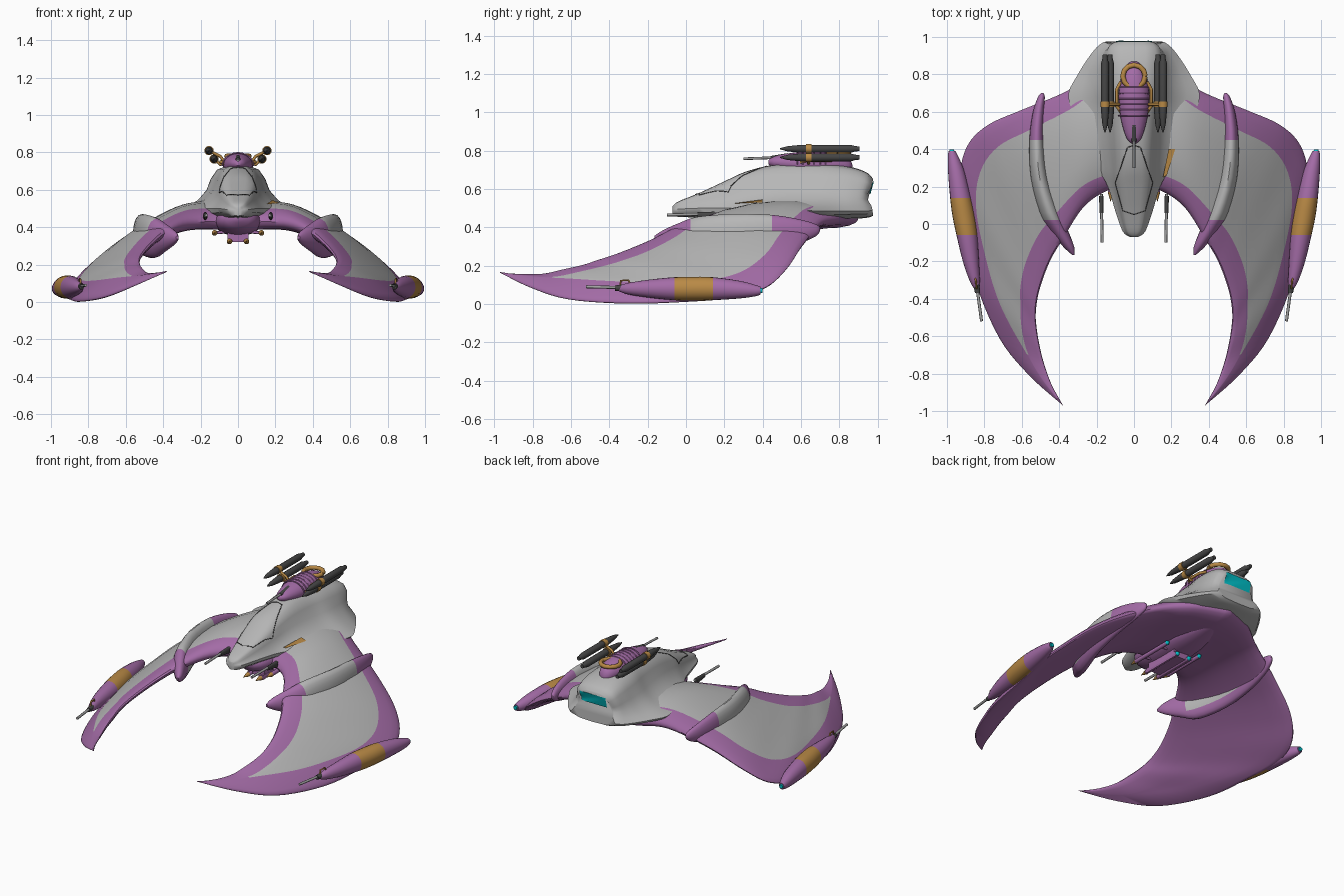
import bpy, bmesh, math
from mathutils import Vector
from mathutils.bvhtree import BVHTree

cube = bpy.data.objects.get("Cube")
if cube:
    bpy.data.objects.remove(cube)


def material(name, r, g, b):
    m = bpy.data.materials.new(name)
    m.use_nodes = True
    m.diffuse_color = (r, g, b, 1)
    m.node_tree.nodes["Principled BSDF"].inputs["Base Color"].default_value = (r, g, b, 1)
    return m


purple = material("purple", .37, .15, .385)
grey = material("hull grey", .47, .47, .47)
orange = material("orange", .48, .25, .06)
dark = material("dark grey", .06, .06, .06)
cyan = material("cyan", 0, .5, .55)
steel = material("steel", .36, .36, .36)


def finish(name, bm, mats, rule=None, mirror=False):
    """Turn a bmesh into a smooth object; rule picks the material of each face."""
    bmesh.ops.recalc_face_normals(bm, faces=bm.faces)
    bm.faces.index_update()
    if rule:
        for f in bm.faces:
            f.material_index = rule(f)
    me = bpy.data.meshes.new(name)
    bm.to_mesh(me)
    bm.free()
    for m in mats:
        me.materials.append(m)
    ob = bpy.data.objects.new(name, me)
    bpy.context.collection.objects.link(ob)
    bpy.ops.object.select_all(action='DESELECT')
    ob.select_set(True)
    bpy.context.view_layer.objects.active = ob
    bpy.ops.object.shade_smooth_by_angle(angle=math.radians(40))
    if mirror:
        ob.modifiers.new("Mirror", 'MIRROR')
    return ob


def loft(name, rings, mats, rule=None, mirror=False, open_start=False):
    bm = bmesh.new()
    loops = [[bm.verts.new(p) for p in ring] for ring in rings]
    n = len(loops[0])
    for a, b in zip(loops, loops[1:]):
        for j in range(n):
            bm.faces.new((a[j], a[(j + 1) % n], b[(j + 1) % n], b[j]))
    if not open_start:
        bm.faces.new(loops[0])
    bm.faces.new(loops[-1])
    return finish(name, bm, mats, rule, mirror)


def spline(rows, steps):
    """Smooth curve through rows of numbers."""
    out = []
    for i in range(len(rows) - 1):
        p0, p1, p2, p3 = rows[max(i - 1, 0)], rows[i], rows[i + 1], rows[min(i + 2, len(rows) - 1)]
        for s in range(steps):
            t = s / steps
            out.append([b + t / 2 * (c - a + t * (2*a - 5*b + 4*c - d + t * (3*b - a - 3*c + d)))
                        for a, b, c, d in zip(p0, p1, p2, p3)])
    return out + [list(rows[-1])]


def spindle(name, rows, mats, rule=None, mirror=True, n=20, steps=1):
    """Body along y; rows hold x, y, z, half width, half height."""
    rings = []
    for x, y, z, rx, rz in spline(rows, steps):
        turn = [2 * math.pi * k / n for k in range(n)]
        rings.append([(x + rx * math.cos(a), y, z + rz * math.sin(a)) for a in turn])
    return loft(name, rings, mats, rule, mirror)


def rods(name, paths, r, mat, both=True):
    cu = bpy.data.curves.new(name, 'CURVE')
    cu.dimensions, cu.bevel_depth, cu.bevel_resolution, cu.use_fill_caps = '3D', r, 2, True
    for path in paths:
        for side in ((1, -1) if both else (1,)):
            sp = cu.splines.new('POLY')
            sp.points.add(len(path) - 1)
            for pt, (x, y, z) in zip(sp.points, path):
                pt.co = (x * side, y, z, 1)
    cu.materials.append(mat)
    bpy.context.collection.objects.link(bpy.data.objects.new(name, cu))


def box(name, centre, size, mat, mirror=False):
    bm = bmesh.new()
    bmesh.ops.create_cube(bm, size=1)
    for v in bm.verts:
        v.co = Vector(c + s * q for c, s, q in zip(centre, size, v.co))
    return finish(name, bm, [mat], None, mirror)


# Crescent wings: inner edge, outer edge, half thickness, grey panel limits
stations = spline([
    (0, .21, .42, 0, .9, .45, .075, .13, .84),
    (.14, .18, .43, .2, .82, .45, .072, .13, .84),
    (.27, .09, .42, .36, .71, .425, .065, .17, .84),
    (.38, -.08, .375, .6, .61, .31, .055, .19, .84),
    (.45, -.2, .32, .78, .53, .19, .047, .19, .84),
    (.505, -.35, .26, .89, .42, .09, .042, .19, .82),
    (.525, -.47, .22, .93, .25, .04, .04, .2, .79),
    (.52, -.56, .19, .9, 0, .02, .04, .23, .74),
    (.505, -.65, .17, .85, -.3, .01, .035, .28, .6),
    (.48, -.75, .15, .72, -.61, .03, .025, .35, .39),
    (.44, -.86, .15, .56, -.81, .09, .015, .35, .37),
    (.385, -.96, .16, .38, -.97, .165, .003, .35, .37)], 5)
rings = []
for s in stations:
    inner, outer, thick, a, b = Vector(s[:3]), Vector(s[3:6]), s[6], s[7], s[8]
    fs = [0, .012, .04, .09, a] + [a + (b - a) * k / 4 for k in (1, 2, 3)] + [b, .93, .975, .993, 1]

    def skin(f, way):
        p = inner.lerp(outer, f)
        h = thick * math.sqrt(max(0, 1 - abs(2 * f - 1) ** 3))
        p.z += way * h + .4 * thick * math.sin(math.pi * f)
        return p
    rings.append([skin(f, 1) for f in fs] + [skin(f, -1) for f in fs[-2:0:-1]])
count = len(rings[0])
loft("wings", rings, [purple, grey],
     lambda f: int(f.index < 45 * count and 4 <= f.index % count < 8), True, True)

# Central hull: y, half width, top, skirt, bottom, blockiness; the tail is pinched inward
bell = [(0, 1), (.14, .985), (.27, .9), (.36, .7), (.44, .45), (.6, .22), (.8, .08), (1, 0)]
block = [(0, 1), (.3, .99), (.55, .93), (.68, .75), (.74, .5), (.8, .32), (.9, .14), (1, 0)]
keel = [(.95, -.4), (.6, -.9), (0, -1)]
hull_rows = spline([
    (-.07, .02, .51, .49, .46, 1), (-.04, .06, .535, .495, .455, 1),
    (.07, .1, .58, .5, .45, 1), (.2, .14, .64, .5, .44, .9),
    (.31, .2, .69, .5, .44, .4), (.45, .27, .725, .5, .44, .1),
    (.6, .33, .735, .49, .44, 0), (.7, .35, .735, .485, .44, .1),
    (.8, .3, .725, .485, .44, .4), (.88, .25, .71, .485, .445, .7),
    (.945, .2, .685, .485, .45, 1), (.975, .16, .655, .49, .46, 1)], 4)
rings = []
for y, w, top, skirt, low, k in hull_rows:
    half = [(w * (p[0] + k * (q[0] - p[0])), skirt + (top - skirt) * (p[1] + k * (q[1] - p[1])))
            for p, q in zip(bell, block)]
    half += [(w * x, skirt + (skirt - low) * h) for x, h in keel]
    pinch = max(0, y - .85) * .25
    rings.append([(x * side, y - pinch * math.exp(-((z - .56) / .04) ** 2), z)
                  for side, part in ((1, half), (-1, half[-2:0:-1])) for x, z in part])
hull = loft("hull", rings, [grey])
tree = BVHTree.FromPolygons([v.co for v in hull.data.vertices], [p.vertices for p in hull.data.polygons])

# Purple belly
spindle("belly", [(0, .06, .45, .01, .01), (0, .11, .44, .09, .055), (0, .25, .43, .125, .075),
                  (0, .5, .42, .12, .06), (0, .75, .43, .05, .03), (0, .8, .44, .01, .01)],
        [purple], mirror=False, steps=3)

# Rear window, laid on the hull
bm = bmesh.new()
grid = []
for i in range(13):
    col = []
    for j in range(7):
        x, z = (-.095 + .19 * i / 12), (.575 + .068 * j / 6)
        hit = tree.ray_cast(Vector((x, 2, z)), Vector((0, -1, 0)))[0]
        col.append(bm.verts.new((x, (hit.y if hit else .93) + .006, z)))
    grid.append(col)
for a, b in zip(grid, grid[1:]):
    for j in range(6):
        bm.faces.new((a[j], b[j], b[j + 1], a[j + 1]))
finish("rear_window", bm, [cyan])

# Canopy seams, laid on the hull
seam = []
corners = [(0, .42), (.035, .41), (.1, .22), (.06, .07), (0, .05)]
for p, q in zip(corners, corners[1:]):
    for k in range(13):
        x, y = Vector(p).lerp(Vector(q), k / 12)
        hit = tree.ray_cast(Vector((x, y, 2)), Vector((0, 0, -1)))[0]
        if hit:
            seam.append(hit)
rods("canopy_seams", [seam], .0025, dark)

# Orange service panel on the left wing root
bm = bmesh.new()
bm.faces.new([bm.verts.new(p) for p in ((.155, .25, .525), (.175, .26, .525), (.22, .4, .53), (.185, .4, .545))])
bmesh.ops.solidify(bm, geom=bm.faces[:], thickness=.008)
finish("service_panel", bm, [orange])

# Bands clasping the wings
spindle("wing_bands", [
    (.325, -.165, .345, .006, .01), (.35, -.12, .345, .03, .04), (.405, -.03, .345, .05, .08),
    (.45, .06, .345, .055, .11), (.505, .25, .36, .048, .11), (.52, .45, .375, .04, .09),
    (.51, .6, .38, .03, .06), (.495, .68, .385, .018, .03), (.49, .7, .39, .005, .008)],
    [purple, grey], lambda f: int(.04 < f.calc_center_median().y < .46 and f.normal.z > -.3), steps=3)

# Wingtip pods with orange collars, tail lights and guns
spindle("wingtip_pods", [
    (.835, -.36, .08, .008, .008), (.85, -.31, .08, .026, .028), (.872, -.2, .08, .043, .046),
    (.893, -.06, .08, .056, .06), (.91, .04, .08, .06, .062), (.927, .14, .08, .056, .06),
    (.95, .28, .075, .044, .046), (.967, .36, .07, .028, .03), (.973, .39, .07, .018, .02)],
    [purple, orange], lambda f: int(-.06 < f.calc_center_median().y < .14), steps=3)
spindle("pod_tail_lights", [(.973, .385, .07, .014, .015), (.974, .398, .07, .012, .012)], [cyan])
rods("pod_guns", [[(.845, -.3, .085), (.815, -.52, .09)]], .008, steel)
spindle("pod_gun_collars", [(.836, -.37, .083, .014, .014), (.846, -.3, .085, .018, .02)], [dark])
rods("pod_gun_hoops", [[(.85, -.29, .1), (.846, -.3, .125), (.842, -.34, .122), (.84, -.345, .09)]],
     .005, orange)

# Guns under the wing roots
rods("root_guns", [[(.175, .16, .47), (.17, -.1, .465)]], .008, steel)
spindle("root_gun_mounts", [(.174, .06, .465, .01, .014), (.175, .15, .46, .012, .022)], [dark])

# Weapon cradle below the belly
box("cradle", (0, .32, .345), (.11, .24, .05), purple)
box("cradle_rails", (.05, .32, .325), (.012, .28, .03), purple, True)
rods("cradle_arms", [[(0, y, .38), (.125, y, .37)] for y in (.24, .4)], .008, purple)
for label, x, z in (("outer", .125, .37), ("inner", .045, .325)):
    spindle(label + "_bombs", [(x, .17, z, .013, .013), (x, .46, z, .013, .013)], [purple])
    spindle(label + "_bomb_tips", [(x, .12, z, .001, .001), (x, .17, z, .015, .015)], [orange])
    spindle(label + "_bomb_lights", [(x, .46, z, .015, .015), (x, .48, z, .002, .002)], [cyan])

# Dorsal turret with ribs, ring and gun
spindle("turret", [(0, .43, .74, .01, .01), (0, .46, .74, .04, .03), (0, .56, .735, .07, .055),
                   (0, .68, .735, .082, .065), (0, .78, .73, .07, .06), (0, .85, .72, .04, .04),
                   (0, .87, .71, .01, .01)], [purple], mirror=False, steps=3)
arc = [math.pi * k / 12 for k in range(13)]
rods("turret_ribs", [[(.083 * math.cos(a), .58 + .03 * k, .728 + .07 * math.sin(a)) for a in arc]
                     for k in range(6)], .004, purple, False)
rods("turret_ring", [[(.06 * math.cos(2 * a), .79 + .06 * math.sin(2 * a), .78) for a in arc]],
     .014, orange, False)
rods("turret_gun", [[(0, .5, .765), (0, .3, .758)]], .007, steel, False)
spindle("turret_gun_mount", [(0, .44, .76, .012, .012), (0, .53, .765, .02, .022)], [dark], mirror=False)

# Missile racks beside the turret
rods("rack_rails", [[(.07, .6, .74), (.092, .63, .75), (.092, .72, .75), (.07, .76, .75)]], .009, orange)
for label, x, z in (("upper", .155, .81), ("lower", .128, .765)):
    spindle(label + "_missiles", [(x, .49, z, .003, .003), (x, .53, z, .014, .014), (x, .6, z, .021, .021),
                                  (x, .86, z, .021, .021), (x, .88, z, .015, .015),
                                  (x, .905, z, .012, .012)], [dark], n=14)
    spindle(label + "_missile_clips", [(x, .625, z, .025, .025), (x, .655, z, .025, .025)], [orange], n=14)
    rods(label + "_rack_arms", [[(.07, .64, .745), (.095, .64, z - .03), (x, .64, z)]], .008, orange)
